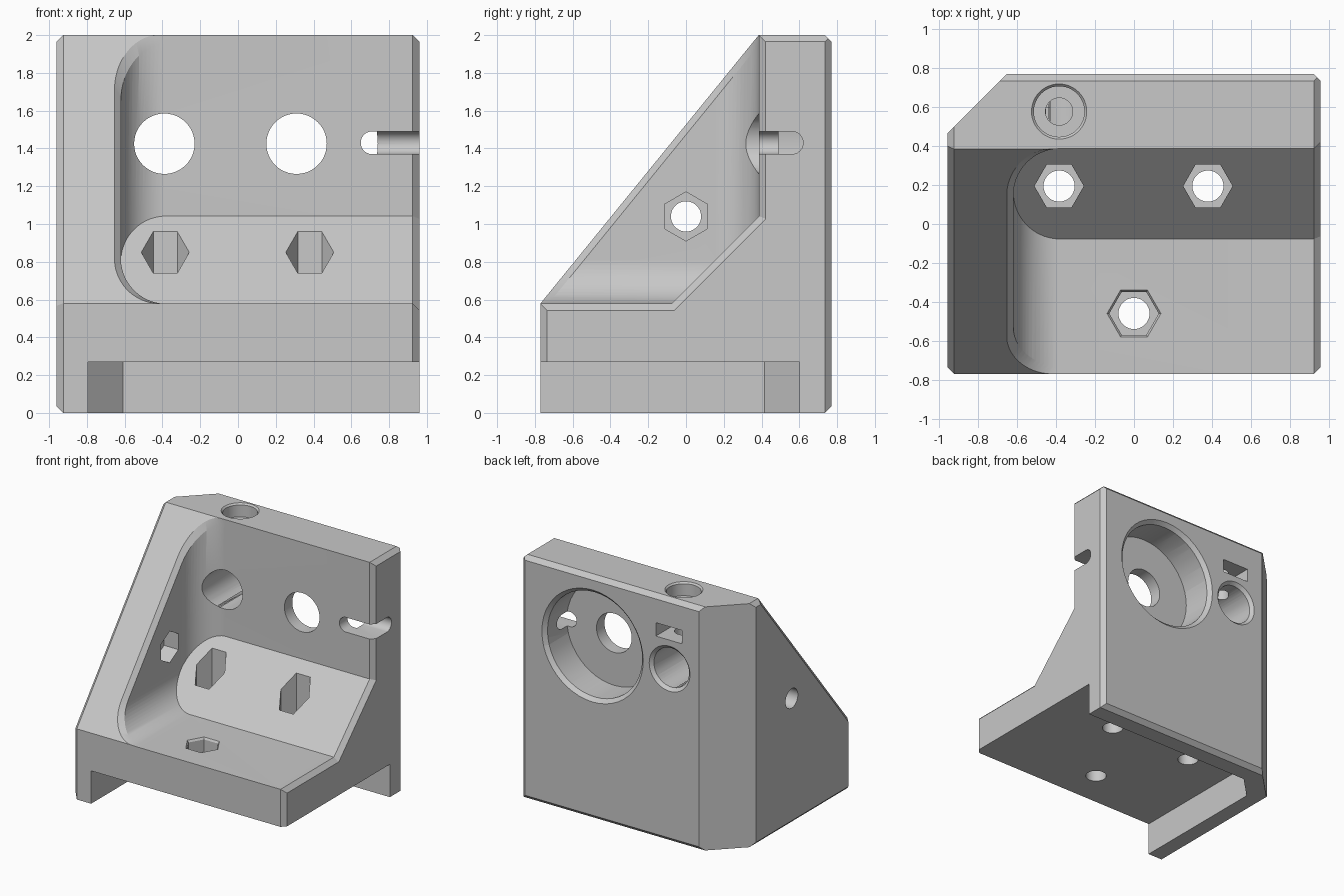
import bpy, bmesh, math
from mathutils import Vector

if "Cube" in bpy.data.objects:
    bpy.data.objects.remove(bpy.data.objects["Cube"], do_unlink=True)

X, Y, Z = Vector((1, 0, 0)), Vector((0, 1, 0)), Vector((0, 0, 1))
C = 0.035        # chamfer size

grey = bpy.data.materials.new("plain_grey")
grey.use_nodes = True
grey.diffuse_color = (0.58, 0.58, 0.58, 1)
grey.node_tree.nodes["Principled BSDF"].inputs["Base Color"].default_value = (0.58, 0.58, 0.58, 1)


def make_object(name, bm):
    bmesh.ops.recalc_face_normals(bm, faces=bm.faces[:])
    mesh = bpy.data.meshes.new(name)
    bm.to_mesh(mesh)
    bm.free()
    mesh.materials.append(grey)
    obj = bpy.data.objects.new(name, mesh)
    bpy.context.collection.objects.link(obj)
    return obj


def convex(name, low, high, planes=()):
    """Box trimmed by planes (n, d), keeping the side n.p <= d."""
    bm = bmesh.new()
    bmesh.ops.create_cube(bm, size=1)
    for v in bm.verts:
        v.co = [low[i] if v.co[i] < 0 else high[i] for i in range(3)]
    for n, d in planes:
        cut = bmesh.ops.bisect_plane(
            bm, geom=bm.verts[:] + bm.edges[:] + bm.faces[:], dist=1e-6,
            plane_co=n * (d / n.length_squared), plane_no=n.normalized(), clear_outer=True)
        rim = [e for e in cut["geom_cut"] if isinstance(e, bmesh.types.BMEdge) and e.is_boundary]
        if rim:
            bmesh.ops.edgeloop_fill(bm, edges=rim)
    return make_object(name, bm)


def arc(u, v, centre, r, steps):
    """Tangent planes that round the corner between directions u and v."""
    planes = []
    for i in range(1, steps):
        a = math.pi / 2 * i / steps
        n = u * math.cos(a) + v * math.sin(a)
        planes.append((n, n.dot(Vector(centre)) + r))
    return planes


def prism(name, start, axis, length, r1, r2=None, sides=48):
    """Round or many-sided cutter with a corner along its first cross axis."""
    u, v = {0: (Z, Y), 1: (X, Z), 2: (X, Y)}[[X, Y, Z].index(axis)]
    bm = bmesh.new()
    rings = []
    for r, h in ((r1, 0), (r1 if r2 is None else r2, length)):
        rings.append([bm.verts.new(Vector(start) + axis * h + r * (
            u * math.cos(math.tau * i / sides) + v * math.sin(math.tau * i / sides)))
            for i in range(sides)])
    for ring in rings:
        bm.faces.new(ring)
    for i in range(sides):
        j = (i + 1) % sides
        bm.faces.new((rings[0][i], rings[0][j], rings[1][j], rings[1][i]))
    return make_object(name, bm)


def cut(cutter):
    mod = body.modifiers.new("cut", 'BOOLEAN')
    mod.operation, mod.solver, mod.object = 'DIFFERENCE', 'EXACT', cutter
    bpy.context.view_layer.objects.active = body
    bpy.ops.object.modifier_apply(modifier=mod.name)
    bpy.data.objects.remove(cutter, do_unlink=True)


def chamfer(a, b):
    return (a[0] + b[0], a[1] + b[1] - C)


# Outer block: sloped front, chamfered rims, clipped rear corner
slope = Vector((0, -1.42, 1.155)).normalized()
s0 = slope.dot(Vector((0, 0.385, 2)))
L, R, F, B, T, D, S = ((-X, 0.96), (X, 0.96), (-Y, 0.77), (Y, 0.77), (Z, 2), (-Z, 0), (slope, s0))
pairs = [(L, F), (L, S), (L, T), (L, D), (R, F), (R, T), (R, B), (B, T), (B, D)]
body = convex("angle_bracket", (-0.96, -0.77, 0), (0.96, 0.77, 2),
              [S, (Y - X, 1.425)] + [chamfer(a, b) for a, b in pairs])

# Open pocket with rounded corners beside the side wall
r = 0.24
wall, floor, back = (-X, 0.62), (-Z, -0.578), (Y, 0.387)
ramp = ((Y - Z).normalized(), -0.655 / math.sqrt(2))
fillets = (arc(-X, -Z, (r - 0.62, 0, 0.578 + r), r, 16)
           + arc(-X, Y, (r - 0.62, 0.387 - r, 0), r, 16))
cut(convex("pocket", (-0.9, -1.5, 0.3), (1.5, 0.9, 2.5), [wall, floor, back, ramp] + fillets))

# Chamfer on the open end of the pocket
cut(convex("end_chamfer", (0.91, -1.4, 0.2), (1.2, 0.9, 2.4),
           [(n - X, d - 0.96 + C) for n, d in (floor, back, ramp)]))

# Chamfer along the sloped rim of the side wall, fading into the fillets
rim = [(n - slope * abs(n.x), d - 0.001 + abs(n.x) * (C - s0))
       for n, d in [wall, floor, back] + fillets]
cut(convex("rim_chamfer", (-0.9, -1, 0.3), (0.5, 0.9, 2.2), [(-slope, 0.05 - s0)] + rim))

# Underside recess leaving a side foot and a rear foot
cut(convex("underside", (-0.795, -1, -0.5), (1.5, 0.6, 0.27), [(Y - X, 1.21)]))

# Large rear counterbore and the two round windows
cut(prism("bore", (0.31, 0.49, 1.425), Y, 0.5, 0.43))
cut(prism("bore_rim", (0.31, 0.735, 1.425), Y, 0.06, 0.425, 0.485))
for x in (-0.39, 0.31):
    cut(prism("window", (x, -0.2, 1.425), Y, 1.2, 0.16))
cut(prism("window_rim", (-0.39, 0.74, 1.425), Y, 0.05, 0.155, 0.205))

# Wire slot from the open side into the bore, rounded at both ends
ends = []
for v in (Z, -Z):
    ends += arc(-X, v, (0.71, 0, 1.43), 0.06, 8) + arc(Y, v, (0, 0.56, 1.43), 0.06, 8)
cut(convex("slot", (0.65, 0.2, 1.37), (1.2, 0.62, 1.49), ends))

# Top screw hole with its rear nut slot
cut(prism("screw_head", (-0.385, 0.578, 1.89), Z, 0.3, 0.13))
cut(prism("screw_rim", (-0.385, 0.578, 1.985), Z, 0.03, 0.128, 0.156))
cut(prism("screw_hole", (-0.385, 0.578, 1.45), Z, 0.6, 0.07))
cut(convex("nut_slot", (-0.505, 0.47, 1.66), (-0.265, 1, 1.77)))

# Hexagonal nut pockets with through holes
for x, y, z in ((-0.385, 0.195, 0.5), (0.38, 0.195, 0.5), (0, -0.46, 0.46)):
    cut(prism("nut", (x, y, z), Z, 0.7, 0.127, sides=6))
    cut(prism("nut_hole", (x, y, 0), Z, 0.8, 0.08))
cut(prism("nut_rim", (0, -0.46, 0.56), Z, 0.04, 0.125, 0.155, sides=6))
cut(prism("wall_nut", (-0.75, 0, 1.04), X, 0.4, 0.13, sides=6))
cut(prism("wall_hole", (-1.2, 0, 1.04), X, 0.7, 0.08))

# Smooth the curved surfaces, keep edges sharp
bpy.ops.object.select_all(action='DESELECT')
body.select_set(True)
bpy.context.view_layer.objects.active = body
bpy.ops.object.shade_smooth_by_angle(angle=math.radians(20))
